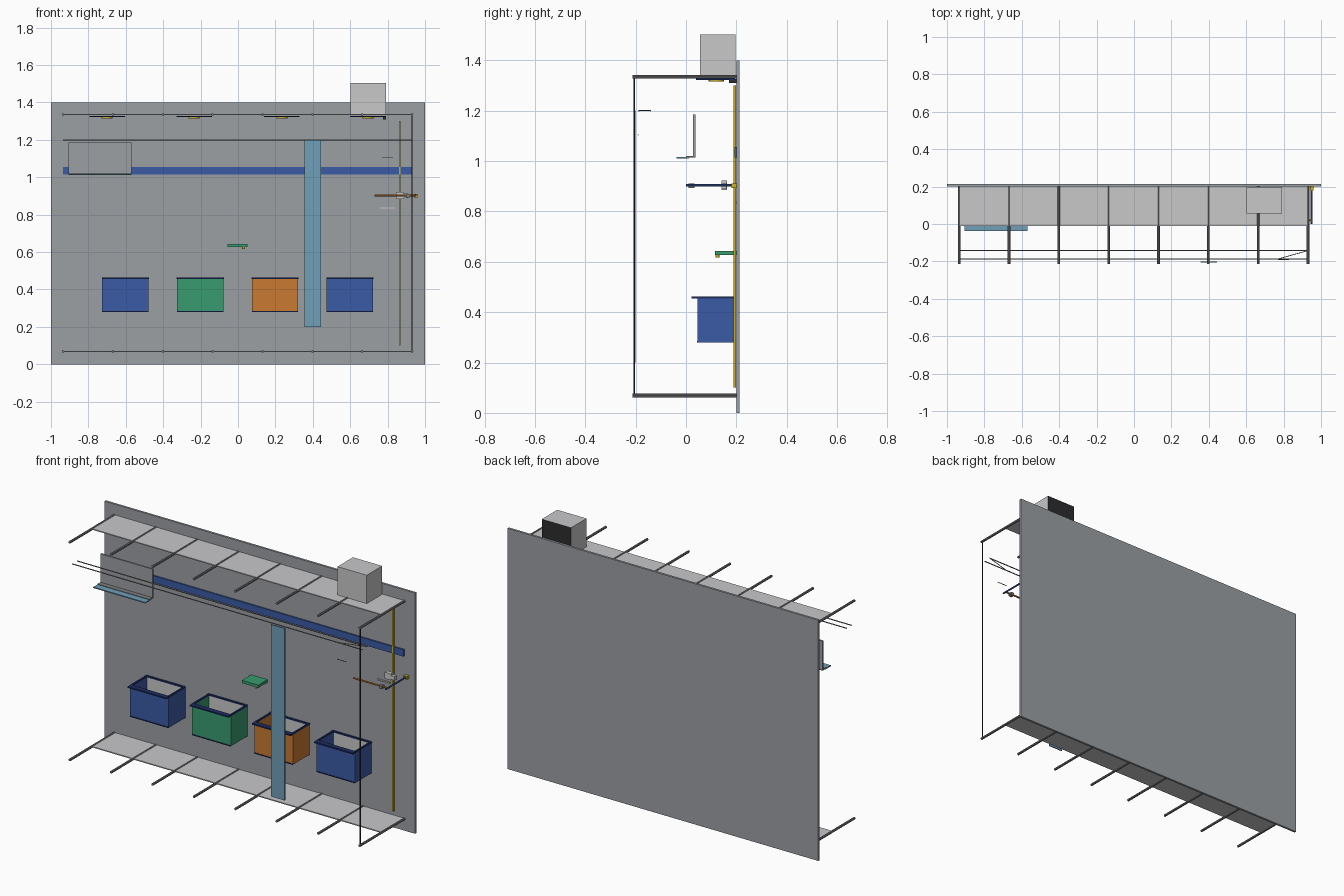
import bpy
import bmesh
from mathutils import Vector

cube = bpy.data.objects.get("Cube")
if cube:
    bpy.data.objects.remove(cube, do_unlink=True)


def material(name, *rgb):
    mat = bpy.data.materials.new(name)
    mat.use_nodes = True
    mat.diffuse_color = (*rgb, 1)
    mat.node_tree.nodes["Principled BSDF"].inputs["Base Color"].default_value = (*rgb, 1)
    return mat


WALL = material("wall grey", 0.33, 0.35, 0.37)
LIGHT = material("light grey", 0.58, 0.58, 0.59)
STEEL = material("steel", 0.22, 0.22, 0.23)
BLUE = material("blue", 0.042, 0.105, 0.376)
GREEN = material("green", 0.04, 0.33, 0.16)
ORANGE = material("orange", 0.58, 0.195, 0.032)
CYAN = material("pale blue", 0.16, 0.35, 0.48)
YELLOW = material("yellow", 0.6, 0.43, 0.02)
NAVY = material("navy", 0.013, 0.026, 0.127)
DARK = material("charcoal", 0.026, 0.026, 0.028)


def finish(name, bm, *mats):
    mesh = bpy.data.meshes.new(name)
    bm.to_mesh(mesh)
    bm.free()
    for mat in mats:
        mesh.materials.append(mat)
    obj = bpy.data.objects.new(name, mesh)
    bpy.context.collection.objects.link(obj)
    return obj


def box(name, xs, ys, zs, *mats):
    """Box spanning the three given ranges."""
    bm = bmesh.new()
    bmesh.ops.create_cube(bm, size=1)
    for v in bm.verts:
        v.co = [r[0] if c < 0 else r[1] for c, r in zip(v.co, (xs, ys, zs))]
    return finish(name, bm, *mats)


def rod(name, start, end, radius, mat, sides=8):
    """Straight round bar between two points."""
    start, end = Vector(start), Vector(end)
    axis = end - start
    bm = bmesh.new()
    bmesh.ops.create_cone(bm, cap_ends=True, segments=sides, radius1=radius,
                          radius2=radius, depth=axis.length)
    obj = finish(name, bm, mat)
    obj.rotation_mode = "QUATERNION"
    obj.rotation_quaternion = axis.to_track_quat("Z", "Y")
    obj.location = (start + end) / 2
    return obj


# Back wall and the blue rail fixed to it
box("back_wall", (-1, 1), (0.2, 0.213), (0, 1.4), WALL)
box("wall_rail", (-0.935, 0.93), (0.192, 0.2), (1.015, 1.055), BLUE)

# Upper and lower shelves with their support rods
for level, z in (("lower", 0.069), ("upper", 1.335)):
    box(level + "_shelf", (-0.935, 0.93), (-0.01, 0.2), (z - 0.003, z + 0.003), LIGHT)
    for i in range(8):
        x = -0.935 + i * 0.2665
        rod(level + "_support_rod", (x, -0.213, z), (x, 0.2, z), 0.007, STEEL)

# Front wires, upright wire and hanging strip
rod("front_upright", (0.93, -0.205, 0.069), (0.93, -0.205, 1.335), 0.003, DARK)
for y in (-0.142, -0.187):
    rod("cross_wire", (-0.935, y, 1.2), (0.93, y, 1.2), 0.003, STEEL)
rod("wire_brace", (0.77, -0.187, 1.2), (0.93, -0.142, 1.2), 0.002, STEEL)
rod("short_wire", (0.77, -0.19, 1.104), (0.83, -0.19, 1.104), 0.002, STEEL)
box("hanging_strip", (0.355, 0.445), (-0.206, -0.2), (0.2, 1.2), CYAN)

# Roof box with a dark back face
roof_box = box("roof_box", (0.602, 0.79), (0.055, 0.197), (1.337, 1.503), LIGHT, DARK)
for face in roof_box.data.polygons:
    face.material_index = int(face.normal.y > 0.5)

# Screen with a small ledge
box("screen", (-0.905, -0.57), (0.027, 0.037), (1.02, 1.185), WALL)
box("screen_base", (-0.905, -0.57), (0.0, 0.037), (1.014, 1.02), STEEL)
box("screen_ledge", (-0.905, -0.57), (-0.038, 0.012), (1.011, 1.017), CYAN)


# Open bins with dark rims
def bin_unit(x, mat):
    left, right, front, back = x - 0.124, x + 0.124, 0.045, 0.198
    t = 0.006
    zs = (0.282, 0.456)
    box("bin_front", (left, right), (front, front + t), zs, mat)
    for a in (left, right - t):
        box("bin_side", (a, a + t), (front, back), zs, mat)
        box("bin_side_rim", (a - 0.002, a + t + 0.002), (front, back), (0.455, 0.463), NAVY)
    box("bin_back", (left, right), (back - t, back), zs, LIGHT)
    box("bin_floor", (left, right), (front, back), (0.28, 0.285), mat)
    box("bin_front_rim", (left, right), (0.022, front + t), (0.455, 0.463), NAVY)
    box("bin_back_rim", (left, right), (back - 0.01, back), (0.455, 0.463), NAVY)
    box("bin_bottom_trim", (left, right), (front - 0.002, front), (0.279, 0.285), NAVY)


for i, mat in enumerate((BLUE, GREEN, ORANGE, BLUE)):
    bin_unit(-0.602 + 0.4 * i, mat)

# Small green wall unit with a button below
box("wall_unit", (-0.055, 0.05), (0.115, 0.2), (0.627, 0.643), GREEN)
rod("wall_unit_button", (0.03, 0.125, 0.617), (0.03, 0.125, 0.628), 0.008, YELLOW, 12)

# Lamps below the upper shelf
for x in (-0.7, -0.235, 0.235, 0.695):
    box("lamp_plate", (x - 0.095, x + 0.095), (0.04, 0.195), (1.322, 1.328), NAVY)
    rod("lamp_disc", (x, 0.12, 1.315), (x, 0.12, 1.323), 0.03, YELLOW, 16)
box("lamp_switch", (0.775, 0.79), (0.17, 0.2), (1.31, 1.326), DARK)

# Yellow pole and the arm fixture beside it
box("pole", (0.86, 0.87), (0.188, 0.198), (0.1, 1.3), YELLOW)
rod("orange_bar", (0.73, 0.02, 0.903), (0.95, 0.02, 0.903), 0.005, ORANGE)
rod("blue_arm", (0.95, 0, 0.903), (0.95, 0.2, 0.903), 0.005, BLUE)
box("arm_joint", (0.94, 0.96), (0.18, 0.2), (0.893, 0.911), YELLOW)
box("bar_joint", (0.9, 0.92), (0.01, 0.033), (0.892, 0.91), STEEL)
box("sensor_large", (0.845, 0.885), (0.14, 0.163), (0.885, 0.922), LIGHT)
box("sensor_small", (0.88, 0.91), (0.14, 0.16), (0.89, 0.912), LIGHT)
box("wall_label", (0.76, 0.84), (0.194, 0.2), (0.832, 0.839), LIGHT)
